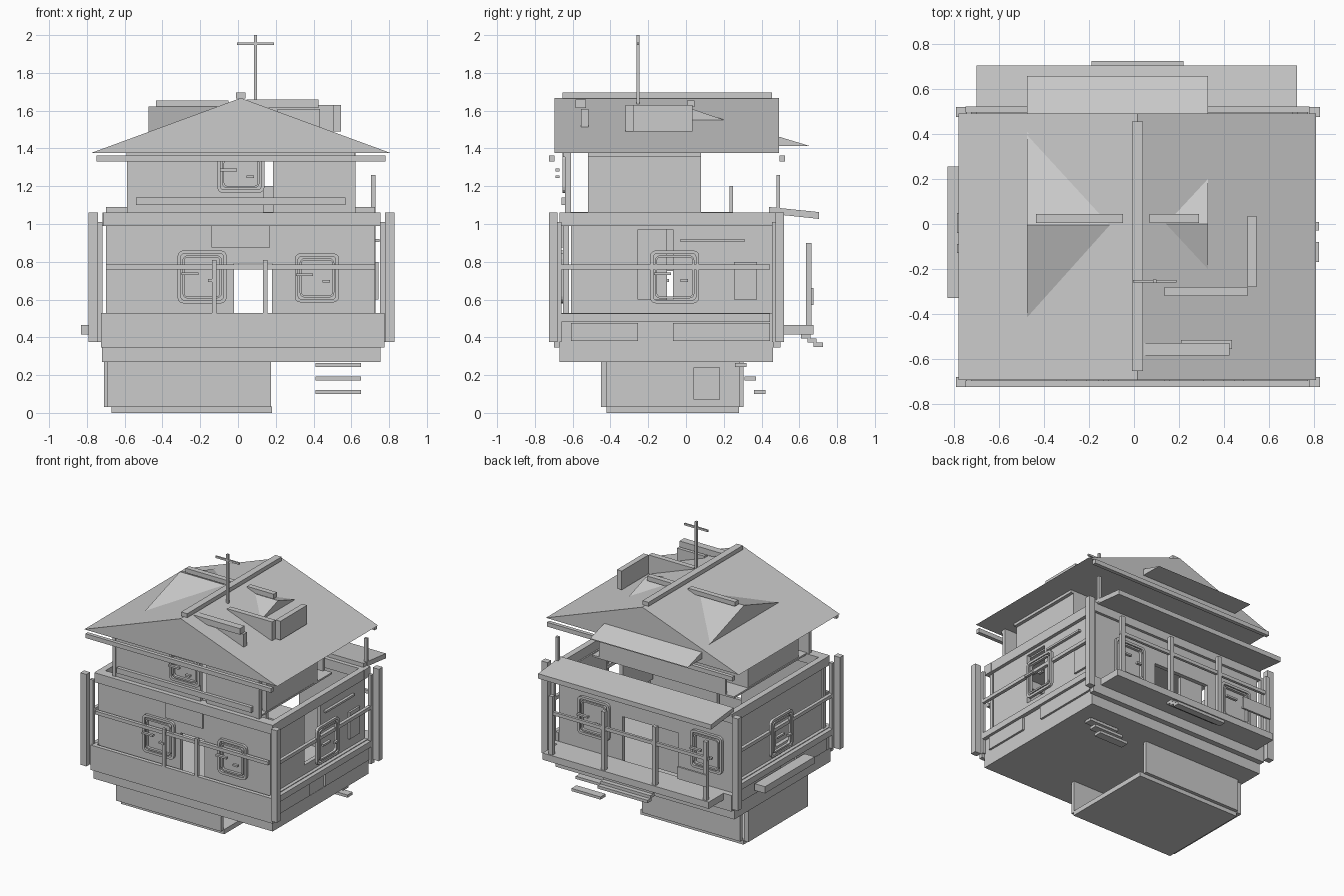
import bpy, bmesh, math
from mathutils import Vector

if "Cube" in bpy.data.objects:
    bpy.data.objects.remove(bpy.data.objects["Cube"])


def mesh_object(name, bm):
    bmesh.ops.recalc_face_normals(bm, faces=bm.faces)
    me = bpy.data.meshes.new(name)
    bm.to_mesh(me)
    bm.free()
    ob = bpy.data.objects.new(name, me)
    bpy.context.collection.objects.link(ob)
    return ob


def box(name, x0, x1, y0, y1, z0, z1):
    bm = bmesh.new()
    bmesh.ops.create_cube(bm, size=1)
    for v in bm.verts:
        v.co = ((x0 + x1) / 2 + v.co.x * (x1 - x0),
                (y0 + y1) / 2 + v.co.y * (y1 - y0),
                (z0 + z1) / 2 + v.co.z * (z1 - z0))
    return mesh_object(name, bm)


def prism(name, profile, axis, a, b):
    """Extrude a (horizontal, z) profile along axis 'x' or 'y'."""
    def put(p, t):
        return (t, p[0], p[1]) if axis == 'x' else (p[0], t, p[1])
    bm = bmesh.new()
    lo = [bm.verts.new(put(p, a)) for p in profile]
    hi = [bm.verts.new(put(p, b)) for p in profile]
    n = len(profile)
    bm.faces.new(lo)
    bm.faces.new(hi)
    for i in range(n):
        bm.faces.new((lo[i], lo[(i + 1) % n], hi[(i + 1) % n], hi[i]))
    return mesh_object(name, bm)


def ring(name, w, h, t, depth, place):
    """Rounded rectangular frame; place maps (u, v, outward) to 3D."""
    def loop(w, h, r, d):
        pts = []
        for k, (sx, sy) in enumerate(((1, 1), (-1, 1), (-1, -1), (1, -1))):
            for j in range(4):
                a = math.pi / 2 * (k + j / 3)
                pts.append(place(sx * (w / 2 - r) + r * math.cos(a),
                                 sy * (h / 2 - r) + r * math.sin(a), d))
        return pts
    bm = bmesh.new()
    rings = [[bm.verts.new(p) for p in loop(*q)] for q in (
        (w, h, .03, 0), (w, h, .03, depth),
        (w - 2 * t, h - 2 * t, .015, depth), (w - 2 * t, h - 2 * t, .015, 0))]
    for i in range(4):
        for j in range(16):
            A, B, k = rings[i], rings[(i + 1) % 4], (j + 1) % 16
            bm.faces.new((A[j], A[k], B[k], B[j]))
    mesh_object(name, bm)


def window(name, origin, facing, w=.26, h=.28):
    o, n = Vector(origin), Vector(facing)
    u = Vector((0, 0, 1)).cross(n)

    def place(a, b, d):
        return o + u * a + Vector((0, 0, b)) + n * d
    ring(name + "_frame", w, h, .018, .02, place)
    ring(name + "_sash", w - .05, h - .05, .012, .02, place)
    for i, (a0, a1, b) in enumerate(((-.11, -.02, .015), (.03, .07, -.02))):
        p, q = place(a0, b - .006, .035), place(a1, b + .008, .055)
        box(f"{name}_handle_{i}", *sorted((p.x, q.x)), *sorted((p.y, q.y)), p.z, q.z)


# Basement: slab, three thin walls, inner door
box("basement_slab", -.67, .18, -.42, .28, 0, .035)
box("basement_front_wall", -.69, .175, -.45, -.42, .03, .27)
box("basement_back_wall", -.66, .15, .28, .305, .03, .27)
box("basement_left_wall", -.71, -.675, -.42, .28, .03, .27)
box("basement_door", -.675, -.66, .04, .18, .07, .24)
for i in range(3):
    box(f"ground_step_{i}", .41, .65, .36 - .05 * i, .42 - .05 * i, .1 + .072 * i, .12 + .072 * i)
    box(f"balcony_step_{i}", -.19, .22, .675 - .033 * i, .725 - .033 * i, .35 + .022 * i, .372 + .022 * i)

# Main floor and skirt boards
box("main_floor", -.72, .755, -.67, .46, .27, .37)
box("front_skirt", -.725, .775, -.70, -.67, .345, .53)
box("back_skirt", -.725, .775, .46, .5, .345, .465)
for side, s in (("right", 1), ("left", -1)):
    def sx(a, b, s=s):
        return sorted((.018 + s * a, .018 + s * b))
    box(side + "_skirt", *sx(.71, .735), -.67, .46, .345, .53)
    box(side + "_skirt_band", *sx(.735, .765), -.66, .445, .48, .525)
    box(side + "_skirt_panel_front", *sx(.735, .75), -.61, -.255, .38, .475)
    box(side + "_skirt_panel_back", *sx(.735, .75), -.07, .445, .38, .475)
    # Side walls with an opening on the right, a recessed panel on the left
    box(side + "_wall_front", *sx(.68, .71), -.61, -.255, .53, .99)
    box(side + "_wall_back", *sx(.68, .71), -.07, .445, .53, .99)
    box(side + "_wall_sill", *sx(.68, .71), -.255, -.07, .53, .6)
    box(side + "_wall_header", *sx(.68, .71), -.255, -.07, .97 if s > 0 else .75, .99)
    box(side + "_top_beam", *sx(.69, .735), -.66, .445, .99, 1.06)
    box(side + "_rail", *sx(.74, .765), -.66, .445, .76, .785)
    window(side + "_window", (.018 + s * .75, -.06, .72), (s, 0, 0))
    # Corner posts
    for end, y0, y1 in (("front", -.725, -.68), ("back", .475, .52)):
        box(f"{end}_{side}_post", *sx(.76, .81), y0, y1, .375, 1.06)
        yi = y0 + .04 if end == "front" else y0 - .02
        box(f"{end}_{side}_inner_post", *sx(.735, .76), yi, yi + .025, .375, 1.01)
    # Upper side walls
    box(side + "_upper_wall", *sx(.55, .58), -.52, .08, 1.06, 1.38)
    box(side + "_upper_beam", *sx(.545, .605), -.52, .08, 1.355, 1.38)
    box(side + "_upper_corner", *sx(.58, .605), -.64, -.61, 1.06, 1.38)
box("left_inner_panel", -.66, -.645, -.255, -.10, .53, .97)
box("right_shutter", .728, .743, .255, .375, .6, .8)
box("right_lintel_bar", .728, .748, -.03, .31, .905, .92)
box("left_ledge", -.83, -.745, -.33, .255, .415, .465)

# Front and back walls with doorway openings
for side, y0, y1, x0, x1 in (("front", -.65, -.62, -.02, .18), ("back", .43, .46, -.26, .2)):
    box(side + "_wall_left", -.70, x0, y0, y1, .37, .99)
    box(side + "_wall_right", x1, .725, y0, y1, .37, .99)
    box(side + "_wall_header", x0, x1, y0, y1, .79, .99)
    box(side + "_top_beam", -.715, .755, y0 - .02, y1 + .02, .99, 1.06)
box("front_header_plate", -.14, .17, -.66, -.65, .875, .99)
box("front_rail", -.70, .725, -.685, -.66, .76, .785)
for i, x in enumerate((-.125, .145)):
    box(f"front_rail_post_{i}", x - .012, x + .012, -.70, -.68, .53, .81)
window("front_left_window", (-.19, -.65, .72), (0, -1, 0))
window("front_right_window", (.418, -.65, .715), (0, -1, 0), .235, .26)
window("back_right_window", (.43, .46, .72), (0, 1, 0))
window("back_left_window", (-.50, .46, .72), (0, 1, 0))
box("back_door_leaf", -.24, -.05, .40, .43, .465, .79)

# Rear balcony and its roof
box("balcony_floor", -.66, .71, .48, .675, .415, .465)
for i, x in enumerate((-.62, -.2, .22, .65)):
    box(f"balcony_post_{i}", x - .016, x + .016, .635, .665, .465, .9)
box("balcony_rail", -.64, .67, .64, .66, .76, .785)
box("balcony_panel", -.64, -.40, .66, .675, .57, .66)
prism("balcony_roof", ((.44, 1.055), (.44, 1.09), (.705, 1.063), (.705, 1.027)), 'x', -.70, .725)

# Upper storey
box("upper_floor", -.57, .60, -.61, .25, 1.05, 1.063)
box("upper_front_wall_left", -.565, .135, -.635, -.61, 1.06, 1.38)
box("upper_front_wall_right", .185, .60, -.635, -.61, 1.06, 1.38)
box("upper_front_beam", -.59, .62, -.65, -.61, 1.355, 1.38)
box("upper_front_rail", -.54, .57, -.66, -.635, 1.1, 1.14)
box("upper_back_wall_left", -.565, .135, .05, .08, 1.06, 1.38)
box("upper_back_wall_right", .185, .60, .05, .08, 1.06, 1.38)
box("back_parapet", -.5, .54, .23, .25, 1.06, 1.2)
window("upper_window", (.015, -.635, 1.27), (0, -1, 0), .25, .21)
box("rear_roof_post", .705, .727, .478, .498, 1.06, 1.26)
for side, y in (("front", -.725), ("back", .495)):
    box(side + "_eave_beam", -.75, .78, y, y + .028, 1.33, 1.362)

# Main gabled roof, ridge and rear awning
prism("main_roof", ((-.78, 1.375), (.81, 1.375), (.015, 1.667)), 'y', -.695, .492)
box("roof_ridge", -.01, .04, -.655, .455, 1.665, 1.695)
prism("rear_awning", ((.40, 1.415), (.40, 1.49), (.658, 1.412)), 'x', -.475, .33)

# Dormers with ridge caps
prism("left_dormer", ((-.43, 1.482), (.41, 1.482), (-.005, 1.622)), 'x', -.475, -.07)
prism("right_dormer", ((-.22, 1.545), (.22, 1.545), (0, 1.62)), 'x', .10, .33)
box("left_dormer_cap", -.435, -.05, .005, .045, 1.622, 1.655)
box("right_dormer_cap", .07, .29, .005, .045, 1.62, 1.655)

# Roof walls and beams
box("roof_wall_side", .505, .545, -.28, .035, 1.49, 1.63)
box("roof_wall_front", .135, .505, -.32, -.28, 1.49, 1.63)
box("roof_beam", .045, .425, -.585, -.53, 1.615, 1.66)
box("roof_beam_support", .21, .435, -.555, -.515, 1.5, 1.61)

# Antenna
box("antenna_mast", .085, .101, -.263, -.247, 1.6, 2.0)
box("antenna_bar", -.005, .19, -.26, -.248, 1.948, 1.962)
